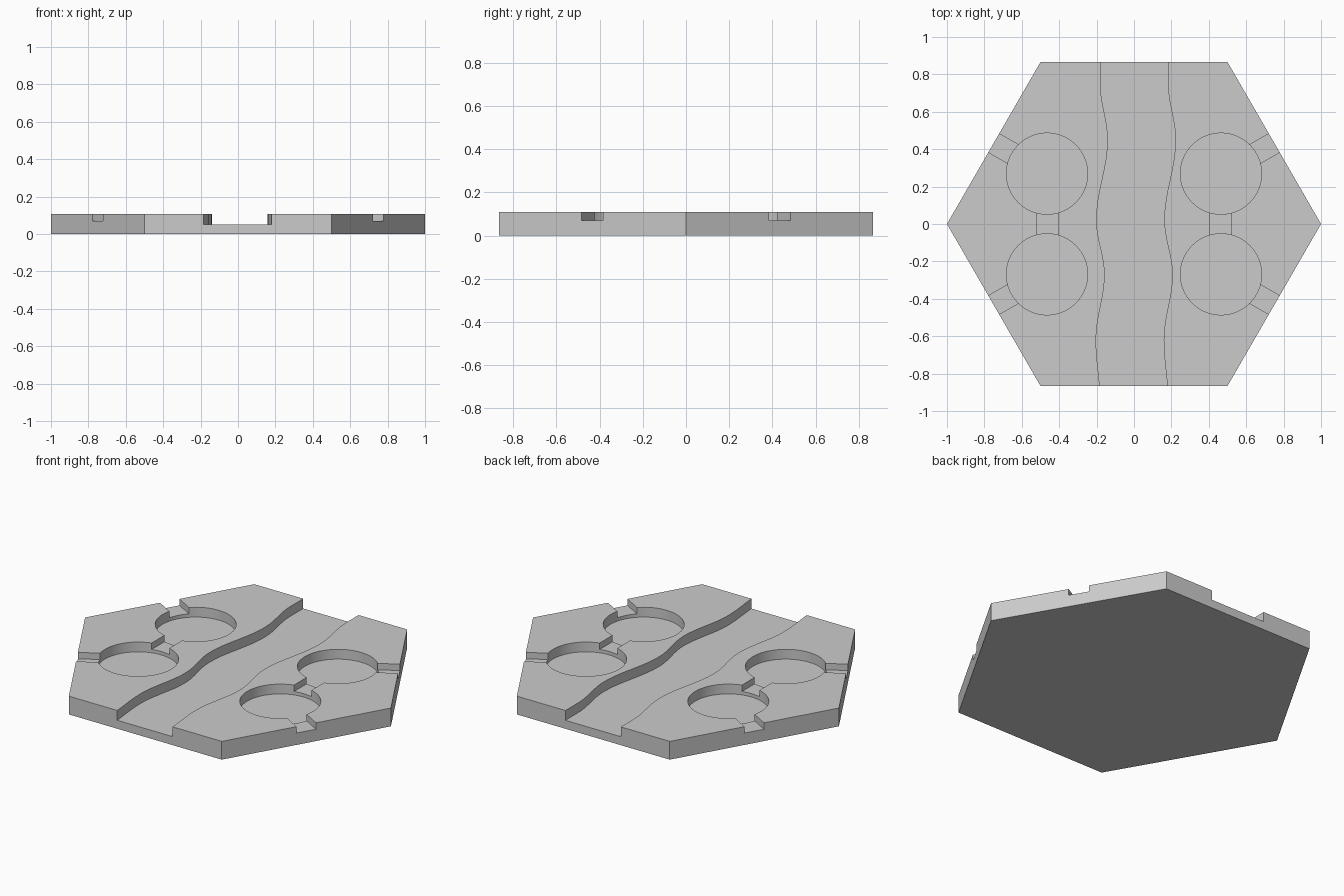
import bpy, bmesh
from math import sin, cos, pi, radians
from mathutils import Vector

if "Cube" in bpy.data.objects:
    bpy.data.objects.remove(bpy.data.objects["Cube"], do_unlink=True)

TOP = 0.108
FLOOR = 0.05       # riverbed and round pockets
SLOT_FLOOR = 0.07  # shallow connecting slots

stone = bpy.data.materials.new("light grey")
stone.use_nodes = True
stone.diffuse_color = (0.6, 0.6, 0.6, 1)
stone.node_tree.nodes["Principled BSDF"].inputs["Base Color"].default_value = (0.6, 0.6, 0.6, 1)


def prism(name, outline, z0, z1):
    """Extrude a flat outline between two heights."""
    bm = bmesh.new()
    face = bm.faces.new([bm.verts.new((x, y, z0)) for x, y in outline])
    moved = bmesh.ops.extrude_face_region(bm, geom=[face])["geom"]
    verts = [v for v in moved if isinstance(v, bmesh.types.BMVert)]
    bmesh.ops.translate(bm, verts=verts, vec=(0, 0, z1 - z0))
    bmesh.ops.recalc_face_normals(bm, faces=bm.faces[:])
    mesh = bpy.data.meshes.new(name)
    bm.to_mesh(mesh)
    bm.free()
    obj = bpy.data.objects.new(name, mesh)
    bpy.context.collection.objects.link(obj)
    mesh.materials.append(stone)
    return obj


def ring(cx, cy, r, n):
    return [(cx + r * cos(2 * pi * i / n), cy + r * sin(2 * pi * i / n)) for i in range(n)]


def slot(start, end, width):
    a, b = Vector(start), Vector(end)
    side = (b - a).orthogonal().normalized() * width / 2
    return [a + side, a - side, b - side, b + side]


def carve(outline, floor):
    """Cut an outline down from the top of the tile."""
    cutter = prism("cutter", outline, floor, TOP + 0.1)
    cutter.hide_render = True
    bpy.context.view_layer.objects.active = tile
    mod = tile.modifiers.new("carve", "BOOLEAN")
    mod.object, mod.operation, mod.solver = cutter, "DIFFERENCE", "EXACT"
    bpy.ops.object.modifier_apply(modifier=mod.name)
    bpy.data.objects.remove(cutter, do_unlink=True)


# Hexagonal tile
tile = prism("hex_tile", ring(0, 0, 1, 6), 0, TOP)

# Winding river: ease between the bends of the left bank, right bank is offset
bends = [(-0.18, 0.95), (-0.18, 0.75), (-0.14, 0.45), (-0.2, 0.02),
         (-0.157, -0.27), (-0.203, -0.62), (-0.18, -0.95)]
bank = []
for (x0, y0), (x1, y1) in zip(bends, bends[1:]):
    for i in range(8):
        t = i / 8
        bank.append((x0 + (x1 - x0) * (1 - cos(pi * t)) / 2, y0 + (y1 - y0) * t))
bank.append(bends[-1])
carve(bank + [(x + 0.362, y) for x, y in reversed(bank)], FLOOR)

# Four round pockets with slots to the outer edges and between each pair
for sx in (1, -1):
    for sy in (1, -1):
        cx, cy = sx * 0.465, sy * 0.269
        carve(ring(cx, cy, 0.217, 64), FLOOR)
        out = Vector((sx * cos(pi / 6), sy * sin(pi / 6)))
        centre = Vector((cx, cy))
        carve(slot(centre + out * 0.15, centre + out * 0.5, 0.115), SLOT_FLOOR)
    carve(slot((sx * 0.465, -0.12), (sx * 0.465, 0.12), 0.115), SLOT_FLOOR)

bpy.ops.object.select_all(action="DESELECT")
tile.select_set(True)
bpy.context.view_layer.objects.active = tile
bpy.ops.object.shade_smooth_by_angle(angle=radians(30))
